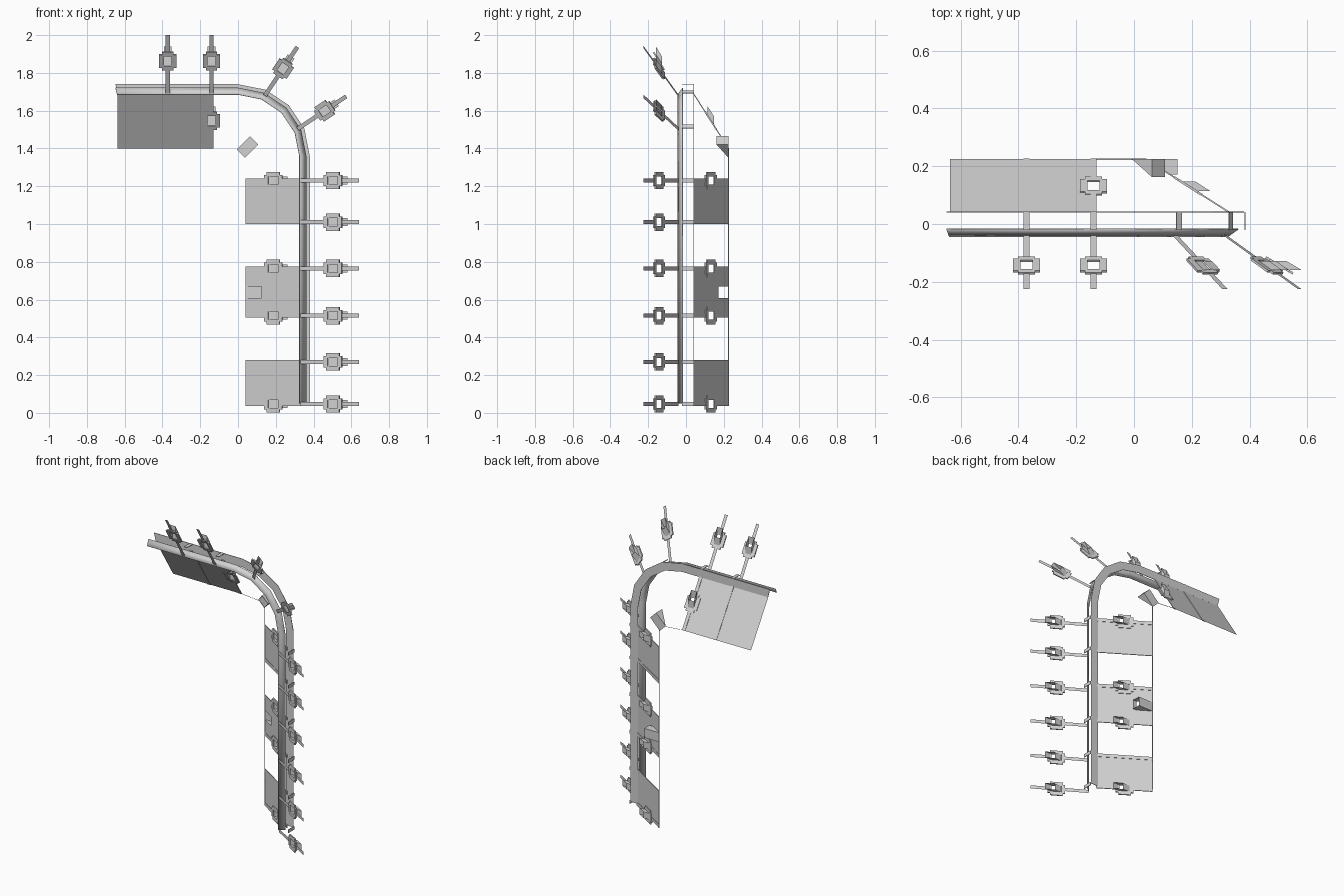
import bpy, math
from mathutils import Vector

if "Cube" in bpy.data.objects:
    bpy.data.objects.remove(bpy.data.objects["Cube"])

grey = bpy.data.materials.new("light_grey")
grey.diffuse_color = (0.65, 0.65, 0.65, 1)
grey.use_nodes = True
grey.node_tree.nodes["Principled BSDF"].inputs["Base Color"].default_value = grey.diffuse_color


def make(name, verts, faces, thick=0):
    me = bpy.data.meshes.new(name)
    me.from_pydata([tuple(v) for v in verts], [], faces)
    me.materials.append(grey)
    ob = bpy.data.objects.new(name, me)
    bpy.context.collection.objects.link(ob)
    if thick:
        mod = ob.modifiers.new("thickness", "SOLIDIFY")
        mod.thickness = thick
        mod.offset = 0
    return ob


class Frame:
    """Radial / tangential frame in the xz plane."""
    def __init__(self, x, z, degrees, flip=1):
        a = math.radians(degrees)
        self.o = Vector((x, 0, z))
        self.d = Vector((math.cos(a), 0, math.sin(a)))
        self.t = Vector((-math.sin(a), 0, math.cos(a))) * flip

    def at(self, r, t, y):
        return self.o + self.d * r + self.t * t + Vector((0, y, 0))


def front_y(r):
    return -0.04 - (r - 0.33) * 0.185 / 0.31


def back_y(r):
    return 0.04 + (0.33 - r) * 0.185 / 0.29


def sheet(name, fr, yf, rects, holes=(), thick=0):
    """Thin slanted sheet made of a union of rectangles minus holes."""
    both = list(rects) + list(holes)
    rs = sorted({v for q in both for v in q[:2]})
    ts = sorted({v for q in both for v in q[2:]})
    inside = lambda q, r, t: q[0] < r < q[1] and q[2] < t < q[3]
    index, verts, faces = {}, [], []

    def vert(r, t):
        if (r, t) not in index:
            index[(r, t)] = len(verts)
            verts.append(fr.at(r, t, yf(r)))
        return index[(r, t)]

    for r0, r1 in zip(rs, rs[1:]):
        for t0, t1 in zip(ts, ts[1:]):
            r, t = (r0 + r1) / 2, (t0 + t1) / 2
            if any(inside(q, r, t) for q in rects) and not any(inside(q, r, t) for q in holes):
                faces.append((vert(r0, t0), vert(r1, t0), vert(r1, t1), vert(r0, t1)))
    return make(name, verts, faces, thick)


def tube(name, fr, yf, hole, end, cap=False):
    """Sleeve running outward from a hole in a slanted sheet."""
    r0, r1, t0, t1 = hole
    ring = [(r0, t0), (r1, t0), (r1, t1), (r0, t1)]
    verts = [fr.at(r, t, yf(r)) for r, t in ring]
    verts += [fr.at(end(r), t, yf(r)) for r, t in ring]
    faces = [(i, (i + 1) % 4, (i + 1) % 4 + 4, i + 4) for i in range(4)]
    return make(name, verts, faces + ([(4, 5, 6, 7)] if cap else []))


def hole_at(r, t):
    return (r - 0.026, r + 0.026, t - 0.021, t + 0.021)


def clamp(fr, yf, r, t):
    h = hole_at(r, t)
    sheet("clamp_plate", fr, yf,
          [(r - 0.047, r + 0.047, t - 0.030, t + 0.030),
           (r - 0.034, r + 0.034, t - 0.046, t + 0.046)], [h], 0.008)
    tube("clamp_sleeve", fr, yf, h, lambda q: q + 0.05)


def arm(fr, t, rung_r):
    w = 0.011
    sheet("arm", fr, front_y, [(0.33, 0.64, t - w, t + w)], [hole_at(0.503, t)])
    clamp(fr, front_y, 0.503, t)
    # rung joining the front beam and the back rail
    make("rung", [fr.at(rung_r, t + s * w, y) for s, y in ((-1, -0.02), (1, -0.02), (1, 0.042), (-1, 0.042))],
         [(0, 1, 2, 3)], 0.004)


def panel(fr, t0, t1, ribs, clamps, box=None):
    holes = [hole_at(0.187, t) for t in clamps] + ([box] if box else [])
    sheet("panel", fr, back_y, [(0.04, 0.33, t0, t1)], holes)
    for t in ribs:
        sheet("panel_rib", fr, back_y, [(0.04, 0.335, t - 0.011, t + 0.011)],
              [hole_at(0.187, t)] if t in clamps else [], 0.005)
    for t in clamps:
        clamp(fr, back_y, 0.187, t)


side = Frame(0, 0, 0)
top = Frame(0, 1.36, 90, -1)

# Arms on the upright, the top and the bend
levels = (0.047, 0.27, 0.515, 0.765, 1.01, 1.23)
for z in levels:
    arm(side, z, 0.384)
for x in (-0.372, -0.14):
    arm(top, x, 0.38)
arm(Frame(-0.041, 1.405, 56.25), 0, 0.353)
arm(Frame(0.041, 1.32, 33.75), 0, 0.353)

# Back panels with ribs, clamps and wedge boxes
box_hole = (0.04, 0.125, 0.608, 0.67)
flat_end = lambda r: 0.15
panel(side, 0.047, 0.27, levels[0:2], [levels[0]])
panel(side, 0.515, 0.765, levels[2:4], levels[2:4], box_hole)
panel(side, 1.01, 1.23, levels[4:6], [levels[5]])
panel(top, -0.637, -0.14, (-0.372, -0.14), [-0.14])
tube("panel_box", side, back_y, box_hole, flat_end)
tube("corner_box", Frame(-0.014, 1.344, 45), back_y, (0.04, 0.138, -0.031, 0.031),
     lambda r: 0.14, True)


def rail(name, section, left, thick=0):
    """Sweep an open (r, y) section along the top, round the bend and down."""
    verts, faces, n, rows = [], [], len(section), 7
    for k in range(rows):
        for r, y in section:
            if k == 0:
                verts.append((left - (r - 0.325) * 0.25, y, 1.36 + r))
            elif k == rows - 1:
                verts.append((r, y, 0.05))
            else:
                a = math.radians(90 - 22.5 * (k - 1))
                verts.append((r * math.cos(a), y, 1.36 + r * math.sin(a)))
    for k in range(rows - 1):
        for i in range(n - 1):
            faces.append((k * n + i, k * n + i + 1, k * n + n + i + 1, k * n + n + i))
    return make(name, verts, faces, thick)


# Slanted front beam and flat back rail
beam = rail("front_beam", [(0.325, -0.043), (0.361, -0.017)], -0.64, 0.003)
beam.data.shade_smooth()
bpy.context.view_layer.objects.active = beam
beam.select_set(True)
bpy.ops.object.shade_smooth_by_angle(angle=math.radians(35))
rail("back_rail", [(0.325, 0.042), (0.38, 0.042)], -0.635, 0.003)

# Narrow ribbon linking the outer panel edges
path = [(0.04, 0.05), (0.04, 1.355), (0.0, 1.39), (-0.135, 1.402)]
verts = [(x, y, z) for x, z in path for y in (0.222, 0.227)]
make("edge_ribbon", verts, [(2 * i, 2 * i + 1, 2 * i + 3, 2 * i + 2) for i in range(len(path) - 1)])
